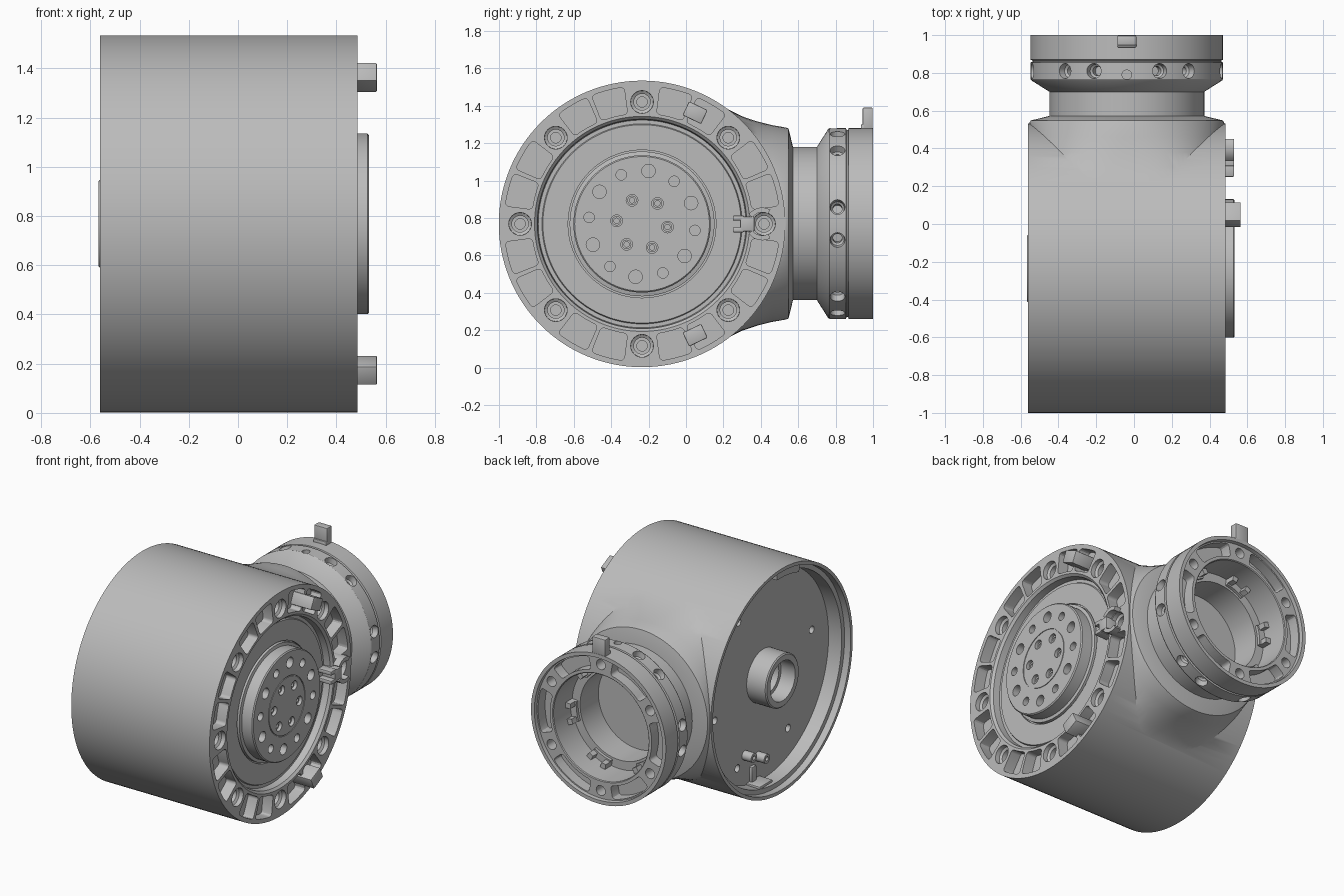
import bpy, bmesh
from math import sin, cos, radians, pi, copysign
from mathutils import Matrix, Vector

if "Cube" in bpy.data.objects:
    bpy.data.objects.remove(bpy.data.objects["Cube"])

grey = bpy.data.materials.new("machined grey")
grey.use_nodes = True
grey.diffuse_color = (0.5, 0.5, 0.5, 1)
grey.node_tree.nodes["Principled BSDF"].inputs["Base Color"].default_value = (0.5, 0.5, 0.5, 1)

# Local frames: z runs along the drum axis (DRUM) or along the neck axis (NECK)
DRUM = Matrix(((0, 0, 1, 0), (1, 0, 0, -0.235), (0, 1, 0, 0.768), (0, 0, 0, 1)))
NECK = Matrix(((0, 1, 0, -0.038), (0, 0, 1, 0), (1, 0, 0, 0.77), (0, 0, 0, 1)))


def turn(deg):
    return Matrix.Rotation(radians(deg), 4, 'Z')


def shift(x, y, z=0):
    return Matrix.Translation((x, y, z))


def polar(r, deg):
    return shift(r * cos(radians(deg)), r * sin(radians(deg)))


def finish(bm, name, mat):
    bmesh.ops.recalc_face_normals(bm, faces=bm.faces)
    bm.transform(mat)
    me = bpy.data.meshes.new(name)
    bm.to_mesh(me)
    bm.free()
    me.materials.append(grey)
    ob = bpy.data.objects.new(name, me)
    bpy.context.collection.objects.link(ob)
    return ob


def bridge(bm, rings):
    """Skin a closed loop of rings; a ring of one vertex is a pole."""
    n = max(len(r) for r in rings)
    for a, b in zip(rings, rings[1:] + rings[:1]):
        for i in range(n):
            j = (i + 1) % n
            vs = list(dict.fromkeys((a[i % len(a)], a[j % len(a)], b[j % len(b)], b[i % len(b)])))
            if len(vs) > 2:
                bm.faces.new(vs)


def spin(name, profile, mat, n=96):
    """Solid of revolution from a closed (radius, height) profile."""
    bm = bmesh.new()
    rings = [[bm.verts.new((r * cos(2 * pi * i / n), r * sin(2 * pi * i / n), h))
              for i in range(n if r else 1)] for r, h in profile]
    bridge(bm, rings)
    return finish(bm, name, mat)


def rod(name, r, a, b, mat, n=24):
    return spin(name, [(0, a), (r, a), (r, b), (0, b)], mat, n)


def sector(name, r0, r1, a0, a1, h0, h1, mat, corner=0.0, n=6):
    """Arc-shaped block with optional rounded corners."""
    bm = bmesh.new()
    angs = [radians(a0 + (a1 - a0) * i / n) for i in range(n + 1)]
    pts = [(r0 * cos(a), r0 * sin(a)) for a in angs] + [(r1 * cos(a), r1 * sin(a)) for a in angs[::-1]]
    low = [bm.verts.new((x, y, h0)) for x, y in pts]
    top = [bm.verts.new((x, y, h1)) for x, y in pts]
    bm.faces.new(low)
    bm.faces.new(top)
    for i in range(len(pts)):
        j = (i + 1) % len(pts)
        bm.faces.new((low[i], low[j], top[j], top[i]))
    if corner:
        edges = [bm.edges.get((low[i], top[i])) for i in (0, n, n + 1, 2 * n + 1)]
        bmesh.ops.bevel(bm, geom=edges, offset=corner, segments=3, affect='EDGES', profile=0.5)
    return finish(bm, name, mat)


def block(name, lo, hi, mat):
    bm = bmesh.new()
    lo, hi = Vector(lo), Vector(hi)
    bmesh.ops.create_cube(bm, size=1, matrix=Matrix.Translation((lo + hi) / 2) @ Matrix.Diagonal((*(hi - lo), 1)))
    bmesh.ops.bevel(bm, geom=bm.edges[:], offset=0.006, segments=2, affect='EDGES', profile=0.5)
    return finish(bm, name, mat)


def combine(target, tools, operation='DIFFERENCE'):
    """Join the tool meshes, apply one boolean and delete the tools."""
    bm = bmesh.new()
    for t in tools:
        bm.from_mesh(t.data)
        bpy.data.objects.remove(t)
    tool = finish(bm, "cutter", Matrix())
    tool.hide_render = True
    mod = target.modifiers.new("cut", 'BOOLEAN')
    mod.operation, mod.object, mod.solver = operation, tool, 'EXACT'
    bpy.context.view_layer.objects.active = target
    bpy.ops.object.modifier_apply(modifier="cut")
    bpy.data.objects.remove(tool)


# Drum housing
body = rod("drum_housing", 0.766, -0.56, 0.485, DRUM, 128)


# Blend from the drum to the neck, lofted from squarish sections to a circle
def section_point(v, power):
    return copysign(abs(v) ** (2 / power), v)


bm = bmesh.new()
rings = [[bm.verts.new((0, 0, -0.1))]]
for y, half_x, half_z, power in [
        (-0.1, 0.5, 0.6, 6), (0.08, 0.519, 0.685, 6), (0.15, 0.519, 0.655, 5), (0.22, 0.519, 0.613, 3.8),
        (0.3, 0.519, 0.573, 3), (0.38, 0.519, 0.546, 2.5), (0.46, 0.519, 0.526, 2.2),
        (0.535, 0.516, 0.513, 2), (0.548, 0.509, 0.508, 2), (0.572, 0.41, 0.41, 2)]:
    ring = []
    for i in range(96):
        a = 2 * pi * i / 96
        ring.append(bm.verts.new((half_z * section_point(cos(a), power), half_x * section_point(sin(a), power), y)))
    rings.append(ring)
rings.append([bm.verts.new((0, 0, 0.572))])
bridge(bm, rings)
combine(body, [finish(bm, "blend", NECK)], 'UNION')

# Recessed back and front, cut after the blend so that both stay clear
combine(body, [
    spin("c", [(0, -0.6), (0.745, -0.6), (0.742, -0.515), (0.71, -0.515), (0.705, -0.42), (0, -0.42)], DRUM, 128),
    spin("c", [(0, 0.42), (0.395, 0.42), (0.395, 0.435), (0.53, 0.435), (0.535, 0.425), (0.555, 0.425),
               (0.56, 0.47), (0.575, 0.485), (0.575, 0.6), (0, 0.6)], DRUM, 128)])

# Cuts in the drum: neck bore, rim pockets, bolt holes, back holes
cuts = [rod("c", 0.31, 0.2, 0.7, NECK, 64), rod("c", 0.11, -0.5, -0.2, DRUM, 32)]
for k in range(8):
    a = 45 * k
    for start in (7.5, 23.5):
        cuts.append(sector("c", 0.592, 0.737, a + start, a + start + 14, 0.41, 0.52, DRUM, 0.02))
    cuts.append(spin("c", [(0, 0.3), (0.028, 0.3), (0.028, 0.41), (0.044, 0.41), (0.044, 0.445),
                           (0.06, 0.455), (0.062, 0.52), (0, 0.52)], DRUM @ polar(0.652, a), 24))
for a in (60, 168, 240, 348):
    cuts.append(rod("c", 0.025, -0.5, -0.36, DRUM @ polar(0.535, a)))
cuts.append(rod("c", 0.025, -0.5, -0.36, DRUM @ shift(0.28, -0.53)))
combine(body, cuts)

# Output hub with two circles of holes
hub = spin("output_hub", [
    (0, 0.4), (0.387, 0.4), (0.387, 0.445), (0.367, 0.45), (0.367, 0.526), (0.36, 0.533),
    (0.198, 0.533), (0.198, 0.528), (0.192, 0.528), (0.192, 0.533), (0, 0.533)], DRUM)
cuts = []
for k in range(6):
    a = 23 + 60 * k
    cuts += [rod("c", 0.036, 0.46, 0.6, DRUM @ polar(0.285, a)),
             rod("c", 0.028, 0.49, 0.6, DRUM @ polar(0.285, a + 30)),
             rod("c", 0.031, 0.49, 0.6, DRUM @ polar(0.137, a + 30))]
combine(hub, cuts)
for k in range(6):
    spin("hub_screw", [(0.014, 0.48), (0.025, 0.48), (0.025, 0.515), (0.014, 0.515)],
         DRUM @ polar(0.137, 53 + 60 * k), 20)

# Locating clips on the front rim
for a in (64.5, -64.5):
    block("rim_clip", (0.618, -0.055, 0.4), (0.70, 0.055, 0.565), DRUM @ turn(a))

# Forked latch beside the neck, with curved pads around its bolt
block("latch_arm", (0.525, -0.04, 0.42), (0.6, 0.04, 0.53), DRUM)
for s in (-1, 1):
    lo, hi = sorted((s * 0.018, s * 0.045))
    block("latch_prong", (0.485, lo, 0.42), (0.545, hi, 0.53), DRUM)
    sector("latch_pad", 0.062, 0.088, s * 60, s * 145, 0.42, 0.53, DRUM @ shift(0.642, 0))

# Back plate fittings
spin("back_tube", [(0.135, -0.567), (0.172, -0.567), (0.18, -0.56), (0.18, -0.4),
                   (0.11, -0.4), (0.11, -0.46), (0.135, -0.46)], DRUM, 48)
for x, y in ((0.2, -0.47), (0.06, -0.53)):
    spin("cable_fitting", [(0.014, -0.49), (0.032, -0.49), (0.032, -0.4), (0.014, -0.4)], DRUM @ shift(x, y), 20)
block("back_bracket", (0.04, -0.69, -0.52), (0.18, -0.67, -0.41), DRUM)
block("back_bracket_arm", (0.1, -0.68, -0.44), (0.15, -0.57, -0.41), DRUM)
sector("back_rim_key", 0.69, 0.75, 88, 108, -0.54, -0.5, DRUM)

# Neck and mounting flange with a ledge inside the bore
flange = spin("neck_flange", [
    (0.3, 0.5), (0.41, 0.5), (0.41, 0.7), (0.505, 0.76), (0.51, 0.768),
    (0.51, 0.855), (0.5, 0.859), (0.5, 0.866), (0.51, 0.87), (0.51, 1.0), (0.485, 1.0), (0.482, 0.975),
    (0.365, 0.975), (0.36, 0.97), (0.36, 0.77), (0.3, 0.77)], NECK)
cuts = []
for k in range(6):
    a = 60 * k
    cuts.append(sector("c", 0.385, 0.474, a + 11, a + 49, 0.9, 1.05, NECK, 0.02))
    cuts.append(rod("c", 0.034, 0.88, 1.05, NECK @ polar(0.43, a)))
    for b in (-10, 10):
        m = NECK @ turn(a + 30 + b) @ shift(0, 0, 0.81) @ Matrix.Rotation(pi / 2, 4, 'Y')
        cuts.append(spin("c", [(0, 0.42), (0.025, 0.42), (0.025, 0.46), (0.036, 0.47),
                               (0.042, 0.53), (0, 0.53)], m, 20))
cuts.append(rod("c", 0.025, 0.48, 0.53, NECK @ shift(0, 0, 0.79) @ Matrix.Rotation(pi / 2, 4, 'Y')))
combine(flange, cuts)

# Upright tab on the flange
block("flange_tab", (0.49, -0.05, 0.945), (0.62, 0.05, 0.998), NECK)
block("flange_tab_foot", (0.49, -0.05, 0.935), (0.53, 0.05, 0.96), NECK)

# Clips on the bore ledge and the ribbed core behind it
for k in range(6):
    a = 38 + 60 * k
    sector("bore_clip", 0.315, 0.365, a - 12, a + 12, 0.76, 0.79, NECK)
    for s in (-9, 9):
        sector("bore_clip_lug", 0.325, 0.365, a + s - 3, a + s + 3, 0.78, 0.84, NECK)
ribs = [(r, -0.36 + 0.05 * i + d) for i in range(14) for r, d in ((0.525, 0), (0.55, 0.012), (0.55, 0.035), (0.525, 0.047))]
spin("ribbed_core", [(0, -0.36)] + ribs + [(0, 0.337)], DRUM)

# Smooth shading with crisp edges
for ob in bpy.context.collection.objects:
    if ob.type == 'MESH' and grey.name in ob.data.materials:
        ob.select_set(True)
        bpy.context.view_layer.objects.active = ob
bpy.ops.object.shade_smooth_by_angle(angle=radians(30))
